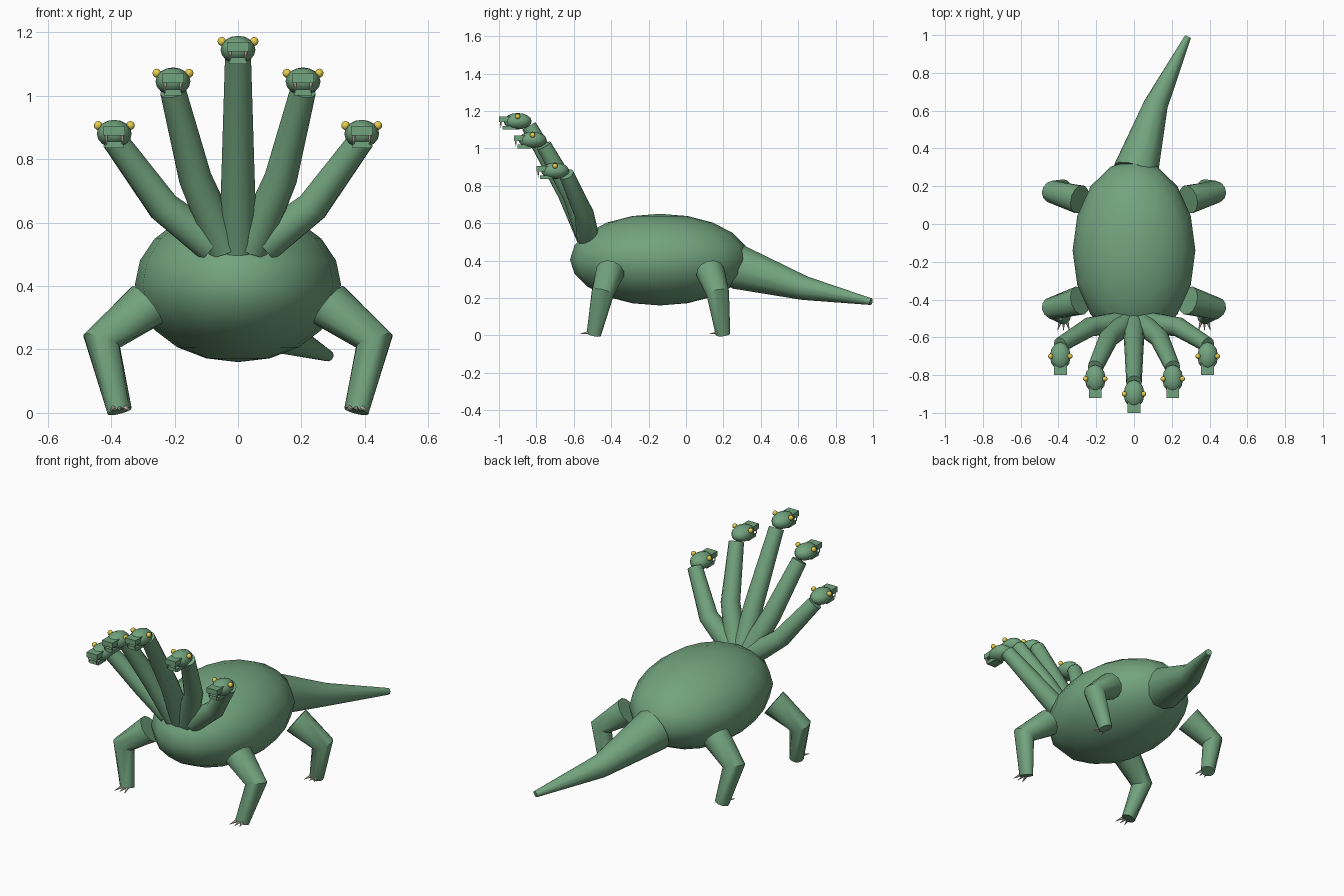
import bpy, bmesh, math
from mathutils import Vector, Matrix

if "Cube" in bpy.data.objects:
    bpy.data.objects.remove(bpy.data.objects["Cube"])


def material(name, color):
    m = bpy.data.materials.new(name)
    m.diffuse_color = (*color, 1)
    m.use_nodes = True
    m.node_tree.nodes["Principled BSDF"].inputs["Base Color"].default_value = m.diffuse_color
    return m


GREEN = material("green_skin", (0.17, 0.37, 0.21))
YELLOW = material("yellow_eye", (0.80, 0.62, 0.08))
IVORY = material("ivory", (0.70, 0.64, 0.54))


def finish(bm, name, mat, smooth=True):
    bmesh.ops.recalc_face_normals(bm, faces=bm.faces)
    me = bpy.data.meshes.new(name)
    bm.to_mesh(me)
    bm.free()
    ob = bpy.data.objects.new(name, me)
    bpy.context.collection.objects.link(ob)
    me.materials.append(mat)
    if smooth:
        bpy.ops.object.select_all(action='DESELECT')
        ob.select_set(True)
        bpy.context.view_layer.objects.active = ob
        bpy.ops.object.shade_smooth_by_angle(angle=math.radians(40))
    return ob


def ellipsoid(name, center, radii, mat, segs=16, rings=10):
    bm = bmesh.new()
    bmesh.ops.create_uvsphere(bm, u_segments=segs, v_segments=rings, radius=1,
                              matrix=Matrix.LocRotScale(Vector(center), None, Vector(radii)))
    return finish(bm, name, mat)


def box(name, center, size, mat):
    bm = bmesh.new()
    bmesh.ops.create_cube(bm, size=1, matrix=Matrix.LocRotScale(Vector(center), None, Vector(size)))
    return finish(bm, name, mat, False)


def tube(name, points, radii, mat, sides=12):
    """Capped tapering tube swept along a short path."""
    pts = [Vector(p) for p in points]
    bm = bmesh.new()
    rings = []
    for i, (p, r) in enumerate(zip(pts, radii)):
        d = Vector()
        if i > 0:
            d += (p - pts[i - 1]).normalized()
        if i < len(pts) - 1:
            d += (pts[i + 1] - p).normalized()
        d.normalize()
        u = d.cross(Vector((0, 1, 0.3))).normalized()
        v = d.cross(u)
        angles = [2 * math.pi * k / sides for k in range(sides)]
        rings.append([bm.verts.new(p + r * (math.cos(a) * u + math.sin(a) * v)) for a in angles])
    for a, b in zip(rings, rings[1:]):
        for k in range(sides):
            n = (k + 1) % sides
            bm.faces.new((a[k], a[n], b[n], b[k]))
    bm.faces.new(rings[0])
    bm.faces.new(rings[-1])
    return finish(bm, name, mat)


# Body and tail
ellipsoid("body", (0, -0.14, 0.405), (0.325, 0.48, 0.245), GREEN)
tube("tail", [(0.01, 0.28, 0.365), (0.117, 0.635, 0.252), (0.285, 0.99, 0.18)],
     [0.12, 0.064, 0.018], GREEN)


# Head with jaws, eyes and fangs, facing the front
def head(x, y, z):
    ellipsoid("head", (x, y, z), (0.055, 0.075, 0.044), GREEN, 12, 8)
    box("upper_jaw", (x, y - 0.06, z + 0.010), (0.068, 0.08, 0.030), GREEN)
    box("lower_jaw", (x, y - 0.045, z - 0.035), (0.058, 0.07, 0.020), GREEN)
    for s in (-1, 1):
        ellipsoid("eye", (x + s * 0.051, y, z + 0.026), (0.014,) * 3, YELLOW, 10, 8)
        tube("fang", [(x + s * 0.025, y - 0.09, z - 0.004), (x + s * 0.025, y - 0.09, z - 0.036)],
             [0.006, 0.001], IVORY, 6)


# Necks: base, bend, end, then head centre (outer ones are mirrored)
necks = [
    ((0, -0.525, 0.52), (0, -0.635, 0.76), (0, -0.84, 1.12), (0, -0.90, 1.145)),
    ((0.04, -0.525, 0.52), (0.135, -0.605, 0.74), (0.205, -0.76, 1.015), (0.205, -0.82, 1.045)),
    ((0.08, -0.525, 0.53), (0.235, -0.545, 0.65), (0.39, -0.64, 0.862), (0.39, -0.70, 0.88)),
]
for path in necks:
    for s in ((1,) if path[0][0] == 0 else (1, -1)):
        *line, h = [(s * p[0], p[1], p[2]) for p in path]
        tube("neck", line, [0.06, 0.052, 0.041], GREEN)
        head(*h)

# Legs with three splayed claws each
for s in (-1, 1):
    for name, hip, knee, foot in (("front_leg", -0.405, -0.445, -0.493),
                                  ("back_leg", 0.13, 0.17, 0.198)):
        fx = s * 0.373
        tube(name, [(s * 0.287, hip, 0.34), (s * 0.43, knee, 0.226), (fx, foot, 0.005)],
             [0.077, 0.061, 0.039], GREEN)
        for k in (-1, 0, 1):
            tube("claw", [(fx + k * 0.018, foot - 0.025, 0.016),
                          (fx + k * 0.032, foot - 0.072, 0.008)], [0.009, 0.001], IVORY, 6)
